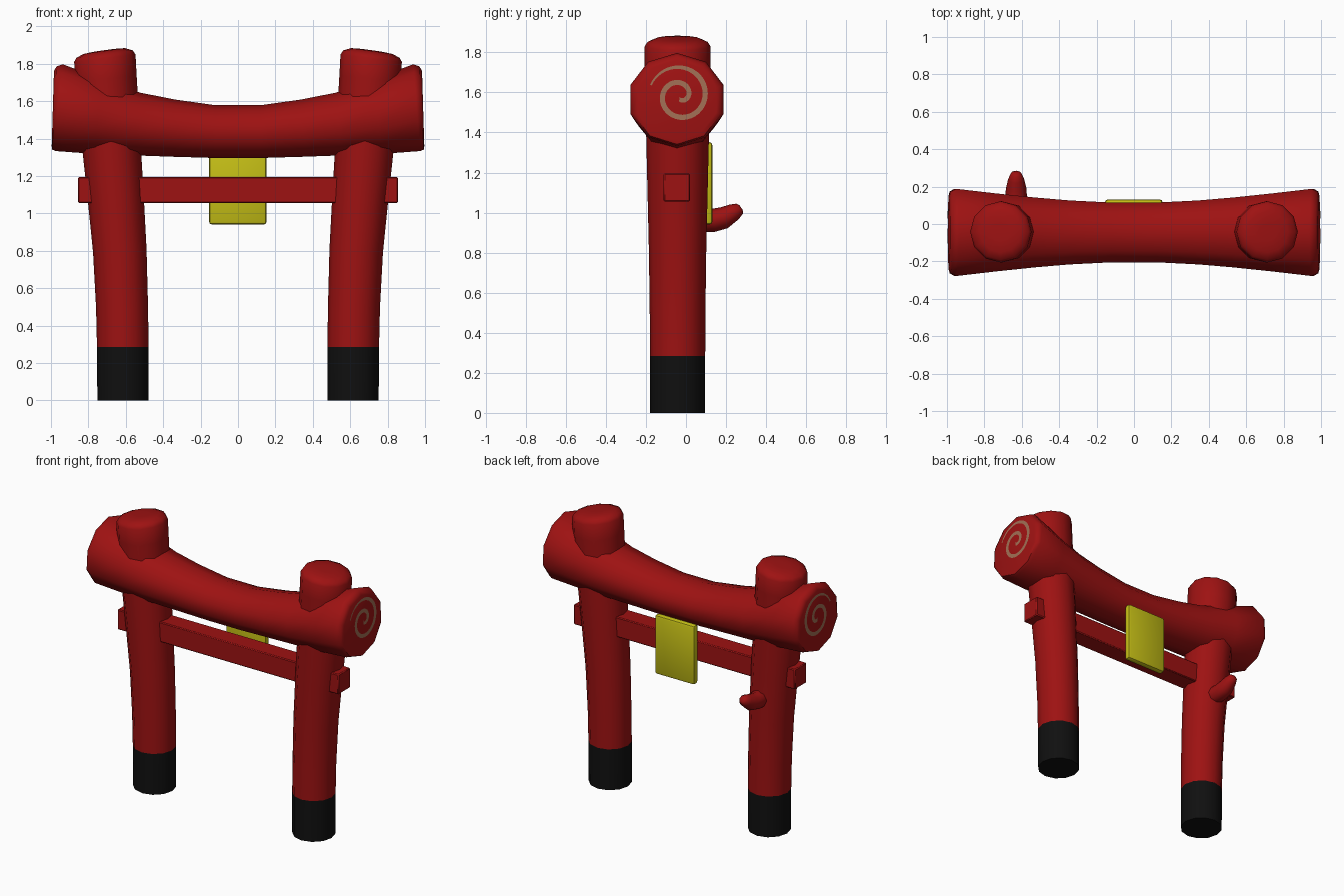
import bpy, bmesh, math
from mathutils import Vector

if "Cube" in bpy.data.objects:
    bpy.data.objects.remove(bpy.data.objects["Cube"])


def material(name, rgb):
    m = bpy.data.materials.new(name)
    m.diffuse_color = (*rgb, 1)
    m.use_nodes = True
    m.node_tree.nodes["Principled BSDF"].inputs["Base Color"].default_value = m.diffuse_color
    return m


RED = material("red_lacquer", (0.34, 0.006, 0.006))
BLACK = material("black_base", (0.005, 0.005, 0.005))
YELLOW = material("yellow_plaque", (0.56, 0.52, 0.008))
TAN = material("tan_carving", (0.36, 0.16, 0.09))
YC = -0.042  # depth of the gate's centre plane


def finish(bm, name, mats, angle=42):
    bmesh.ops.recalc_face_normals(bm, faces=bm.faces)
    me = bpy.data.meshes.new(name)
    bm.to_mesh(me)
    bm.free()
    for m in mats:
        me.materials.append(m)
    me.shade_smooth()
    me.set_sharp_from_angle(angle=math.radians(angle))
    ob = bpy.data.objects.new(name, me)
    bpy.context.collection.objects.link(ob)
    return ob


def loft(rings):
    """Skin a list of point rings and close both ends."""
    bm = bmesh.new()
    vs = [[bm.verts.new(p) for p in ring] for ring in rings]
    n = len(vs[0])
    for a, b in zip(vs, vs[1:]):
        for i in range(n):
            j = (i + 1) % n
            bm.faces.new((a[i], a[j], b[j], b[i]))
    bm.faces.new(vs[0])
    bm.faces.new(vs[-1])
    return bm


def ring(center, u, v, n):
    c, u, v = Vector(center), Vector(u), Vector(v)
    return [c + u * math.cos(k * math.tau / n) + v * math.sin(k * math.tau / n)
            for k in range(n)]


def box(name, lo, hi, bevel, segments, mat):
    bm = bmesh.new()
    bmesh.ops.create_cube(bm, size=1)
    for v in bm.verts:
        v.co = [l + (c + 0.5) * (h - l) for l, h, c in zip(lo, hi, v.co)]
    bmesh.ops.bevel(bm, geom=bm.edges[:], offset=bevel, segments=segments,
                    affect='EDGES', profile=0.5)
    return finish(bm, name, [mat])


# Posts: leaning outward and swelling toward a rounded top (x, z, radius, slope)
POST = [(0.615, 0, 0.137, 0), (0.616, 0.285, 0.138, 0), (0.62, 0.5, 0.139, 0.02),
        (0.632, 0.8, 0.143, 0.06), (0.655, 1.1, 0.15, 0.08),
        (0.68, 1.4, 0.157, 0.1), (0.706, 1.72, 0.164, 0.1),
        (0.712, 1.83, 0.164, 0.12), (0.713, 1.852, 0.15, 0.13),
        (0.714, 1.868, 0.11, 0.14), (0.715, 1.872, 0.05, 0.14)]


def post(name, s):
    bm = loft([ring((s * x, YC, z), (s * r, 0, -r * k), (0, r, 0), 12)
               for x, z, r, k in POST])
    for f in bm.faces:
        f.material_index = int(f.calc_center_median().z < 0.28)
    finish(bm, name, [RED, BLACK])


post("left_post", -1)
post("right_post", 1)

# Top beam: sagging log, flared at both ends (x, z, half height, half depth, tilt)
CAP = (0.99, 1.56, 0.20, 0.205, 0.03)
HALF = [(0.12, 1.437, 0.141, 0.168, 0), (0.35, 1.456, 0.153, 0.18, 0.06),
        (0.54, 1.478, 0.168, 0.197, 0.08), (0.75, 1.518, 0.2, 0.22, 0.1),
        (0.955, 1.565, 0.232, 0.245, 0.08), (0.982, 1.563, 0.222, 0.23, 0.05), CAP]
rings = []
for s, part in ((-1, HALF[::-1]), (1, HALF)):
    rings += [ring((s * x, YC - 0.003, z), (-s * k * h, 0, h), (0, d, 0), 10)
              for x, z, h, d, k in part]
finish(loft(rings), "top_beam", [RED], 46)

# Spiral carvings lying on the beam ends
for s, side in ((-1, "left"), (1, "right")):
    bm = bmesh.new()
    prev = None
    N = 64
    for i in range(N + 1):
        t = i / N
        a = math.radians(160 - 620 * t)
        r = 0.155 - 0.105 * t - 0.035 * t * t
        w = 0.004 + 0.009 * min(1, t * 5)
        pair = []
        for q in (r - w, r + w):
            y, z = -0.03 + q * math.cos(a), 1.583 + q * math.sin(a)
            x = CAP[0] - CAP[4] * (z - CAP[1]) + 0.004
            pair.append(bm.verts.new((s * x, y, z)))
        if prev:
            f = bm.faces.new((prev[0], prev[1], pair[1], pair[0]))
            f.normal_update()
            if f.normal.x * s < 0:
                f.normal_flip()
        prev = pair
    me = bpy.data.meshes.new(side + "_spiral")
    bm.to_mesh(me)
    bm.free()
    me.materials.append(TAN)
    bpy.context.collection.objects.link(bpy.data.objects.new(side + "_spiral", me))

# Tie beam running through both posts
box("tie_beam", (-0.855, -0.112, 1.055), (0.855, 0.02, 1.195), 0.006, 1, RED)

# Plaque hung behind the beams
box("plaque", (-0.155, 0.085, 0.94), (0.153, 0.132, 1.352), 0.016, 2, YELLOW)

# Bent peg on the back of the left post (y, z, radius, slope)
PEG = [(0.04, 0.962, 0.06, 0), (0.14, 0.962, 0.058, 0.1), (0.19, 0.974, 0.055, 0.35),
       (0.24, 1.003, 0.043, 0.6), (0.268, 1.02, 0.03, 0.7), (0.275, 1.025, 0.014, 0.7)]
finish(loft([ring((-0.63, y, z), (r, 0, 0),
                  Vector((0, -k, 1)).normalized() * r, 8) for y, z, r, k in PEG]),
       "peg", [RED], 50)
